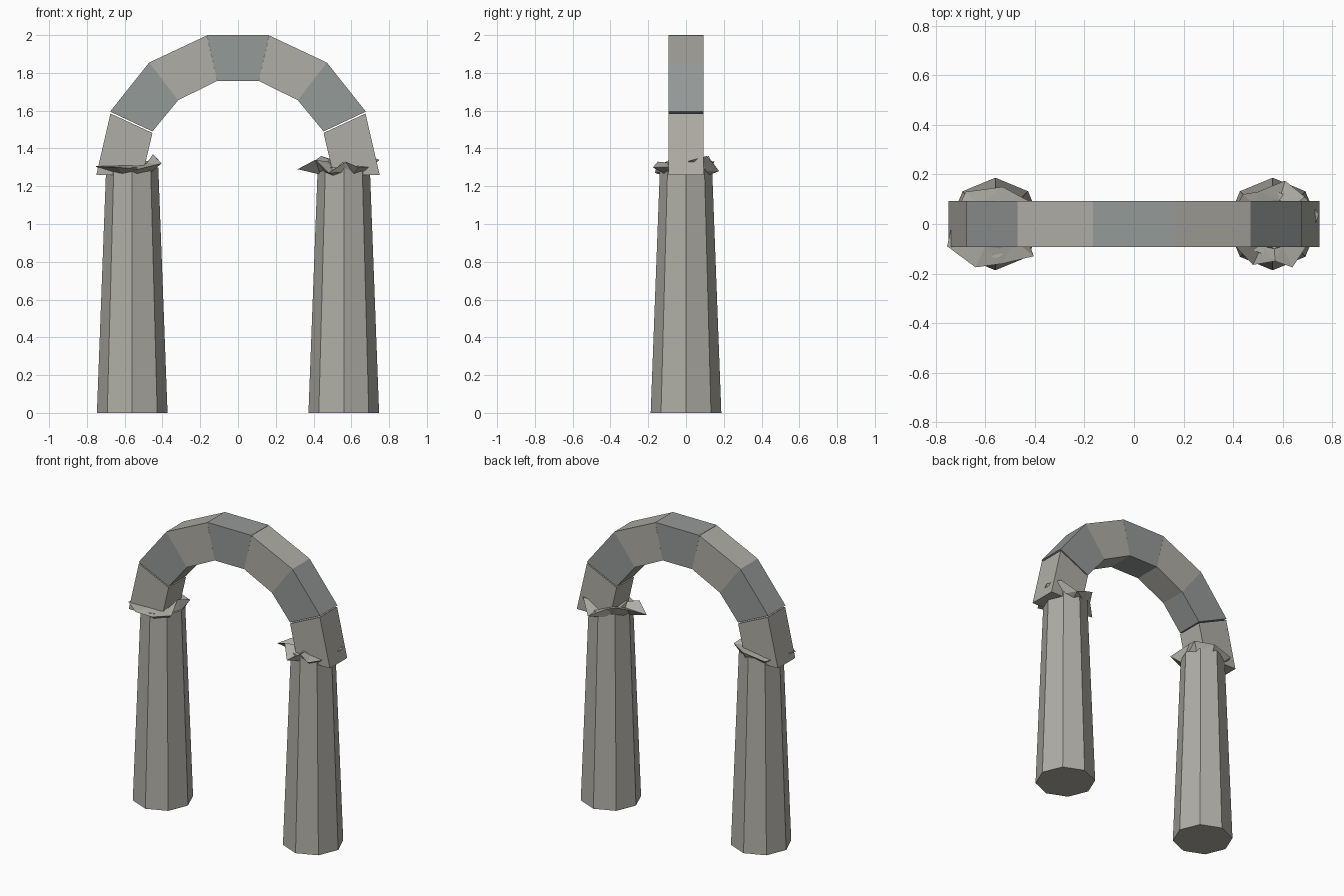
import bpy, bmesh
from math import cos, sin, pi, hypot

if "Cube" in bpy.data.objects:
    bpy.data.objects.remove(bpy.data.objects["Cube"])


def stone(name, rgb):
    m = bpy.data.materials.new(name)
    m.diffuse_color = (*rgb, 1)
    m.use_nodes = True
    m.node_tree.nodes["Principled BSDF"].inputs["Base Color"].default_value = m.diffuse_color
    return m


WARM = stone("warm_stone", (0.43, 0.42, 0.38))
COOL = stone("cool_stone", (0.30, 0.32, 0.31))
CX = 0.56      # column centre
DEPTH = 0.092  # half depth of the arch


def add_object(name, verts, faces, mat):
    me = bpy.data.meshes.new(name)
    me.from_pydata(verts, [], faces)
    bm = bmesh.new()
    bm.from_mesh(me)
    bmesh.ops.recalc_face_normals(bm, faces=bm.faces)
    bm.to_mesh(me)
    bm.free()
    me.materials.append(mat)
    ob = bpy.data.objects.new(name, me)
    bpy.context.collection.objects.link(ob)
    return ob


def loft(name, rings, mat):
    """Skin equal-length rings and cap both ends."""
    n = len(rings[0])
    verts = [p for r in rings for p in r]
    faces = [(k * n + i, k * n + (i + 1) % n, (k + 1) * n + (i + 1) % n, (k + 1) * n + i)
             for k in range(len(rings) - 1) for i in range(n)]
    faces += [tuple(range(n)), tuple(range(len(verts) - n, len(verts)))]
    return add_object(name, verts, faces, mat)


def octagon(cx, r, z):
    return [(cx + r * cos(i * pi / 4), r * sin(i * pi / 4), z) for i in range(8)]


def block(name, profile, mat):
    loft(name, [[(x, y, z) for x, z in profile] for y in (-DEPTH, DEPTH)], mat)


def capital(name, cx, rim):
    """Chipped, flattened collar: under ring, ragged rim, raised crown."""
    def scaled(r, dz, follow):
        out = []
        for x, y, z in rim:
            d = hypot(x, y)
            out.append((cx + x / d * r, y / d * r, 1.30 + dz + (z - 1.30) * follow))
        return out
    ragged = [(cx + x, y, z) for x, y, z in rim]
    ob = loft(name, [scaled(0.125, -0.035, 0.3), ragged, scaled(0.10, 0.01, 0.5)], WARM)
    bm = bmesh.new()
    bm.from_mesh(ob.data)
    bmesh.ops.triangulate(bm, faces=bm.faces)
    bm.to_mesh(ob.data)
    bm.free()


# Tapered octagonal columns
for side, s in (("left", -1), ("right", 1)):
    loft(side + "_column", [octagon(s * CX, 0.187, 0), octagon(s * CX, 0.138, 1.30)], WARM)

# Ragged capitals, rim points relative to the column centre
capital("left_capital", -CX, [
    (-0.195, -0.09, 1.305), (-0.08, -0.175, 1.30), (0.03, -0.16, 1.29),
    (0.155, -0.13, 1.32), (0.11, 0.0, 1.37), (0.14, 0.09, 1.34),
    (0.03, 0.15, 1.33), (-0.12, 0.13, 1.30), (-0.17, 0.02, 1.31)])
capital("right_capital", CX, [
    (-0.245, -0.03, 1.29), (-0.15, -0.09, 1.34), (-0.08, -0.165, 1.27),
    (0.01, -0.15, 1.33), (0.08, -0.175, 1.30), (0.13, -0.10, 1.30),
    (0.188, 0.04, 1.34), (0.13, 0.11, 1.36), (0.05, 0.175, 1.28),
    (-0.06, 0.13, 1.34), (-0.12, 0.12, 1.36), (-0.16, 0.05, 1.33)])

# Keystone
block("keystone", [(-0.165, 2.0), (0.165, 2.0), (0.11, 1.758), (-0.11, 1.758)], COOL)

# Mirrored arch stones
stones = [
    ("upper", [(0.165, 1.998), (0.47, 1.855), (0.317, 1.655), (0.11, 1.758)], WARM),
    ("middle", [(0.47, 1.855), (0.677, 1.595), (0.453, 1.49), (0.317, 1.655)], COOL),
    ("springer", [(0.675, 1.585), (0.75, 1.26), (0.505, 1.26), (0.453, 1.482)], WARM),
]
for side, s in (("left", -1), ("right", 1)):
    for name, pts, mat in stones:
        block(f"{side}_{name}_stone", [(s * x, z) for x, z in pts], mat)
